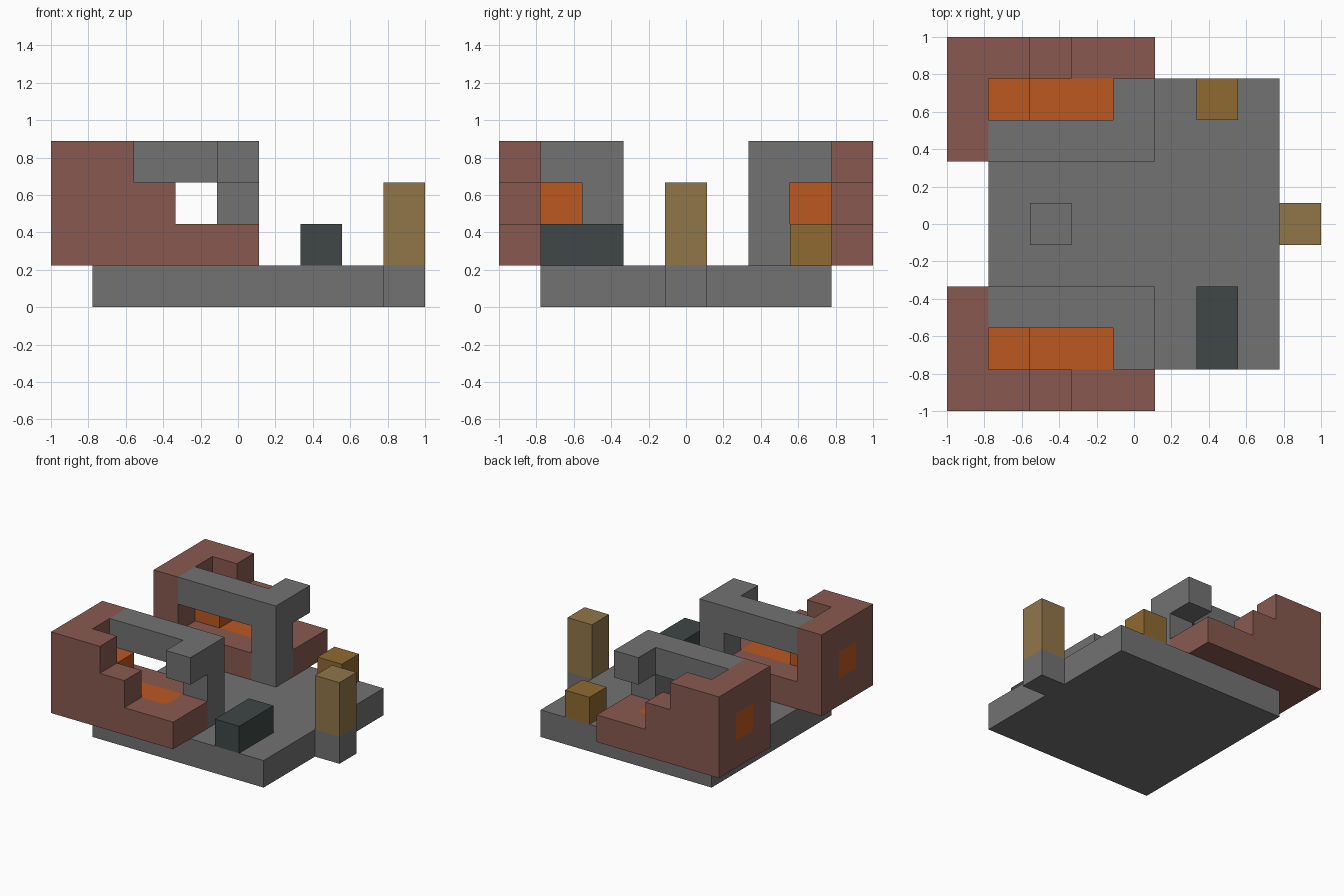
import bpy
import bmesh
from mathutils import Vector

if "Cube" in bpy.data.objects:
    bpy.data.objects.remove(bpy.data.objects["Cube"], do_unlink=True)

GRID = 9                # the model sits on a 9 x 9 block plan
UNIT = 2 / GRID


def linear(c):
    return c / 12.92 if c <= 0.04045 else ((c + 0.055) / 1.055) ** 2.4


def material(name, hex_colour):
    rgb = [linear(int(hex_colour[i:i + 2], 16) / 255) for i in (0, 2, 4)]
    mat = bpy.data.materials.new(name)
    mat.use_nodes = True
    mat.diffuse_color = (*rgb, 1)
    bsdf = mat.node_tree.nodes["Principled BSDF"]
    bsdf.inputs["Base Color"].default_value = (*rgb, 1)
    bsdf.inputs["Roughness"].default_value = 0.9
    return mat


stone = material("stone grey", "727272")
brick = material("brick brown", "885A50")
ember = material("ember orange", "BC5821")
slate = material("dark slate", "3F4746")
sand = material("sand tan", "91764A")
ochre = material("ochre", "8F6A31")


def block(x, y, z):
    """Cells of a box given by inclusive (first, last) ranges."""
    return {(i, j, k) for i in range(x[0], x[1] + 1)
            for j in range(y[0], y[1] + 1) for k in range(z[0], z[1] + 1)}


def build(name, cells, mat, mirrored=False):
    """Skin a set of cells with outside faces only, merged into flat panels."""
    bm = bmesh.new()
    for cell in cells:
        for axis in range(3):
            for side in (0, 1):
                step = Vector((0, 0, 0))
                step[axis] = 1 if side else -1
                if tuple(int(a + b) for a, b in zip(cell, step)) in cells:
                    continue
                corners = []
                for u, v in ((0, 0), (1, 0), (1, 1), (0, 1)):
                    p = Vector(cell)
                    p[axis] += side
                    p[(axis + 1) % 3] += u
                    p[(axis + 2) % 3] += v
                    p -= Vector((GRID / 2, GRID / 2, 0))
                    corners.append(bm.verts.new(p * UNIT))
                bm.faces.new(corners if side else corners[::-1])
    bmesh.ops.remove_doubles(bm, verts=bm.verts, dist=0.001)
    bmesh.ops.dissolve_limit(bm, angle_limit=0.01, verts=bm.verts, edges=bm.edges)
    mesh = bpy.data.meshes.new(name)
    bm.to_mesh(mesh)
    bm.free()
    mesh.materials.append(mat)
    obj = bpy.data.objects.new(name, mesh)
    bpy.context.collection.objects.link(obj)
    if mirrored:
        mod = obj.modifiers.new("mirror_to_back", 'MIRROR')
        mod.use_axis = (False, True, False)
        mod.use_mirror_merge = False
    return obj


# Floor slab with a tab on its left edge
build("floor_slab", block((1, 7), (1, 7), (0, 0)) | block((8, 8), (4, 4), (0, 0)), stone)
build("floor_block", block((2, 2), (4, 4), (1, 1)), stone)

# Brick shells: low floor, stepped outer wall and end wall with a window gap
window = block((0, 0), (1, 1), (2, 2))
hearth = block((1, 3), (1, 1), (1, 1))
pillar = block((4, 4), (2, 2), (1, 3))
shell = block((0, 4), (0, 2), (1, 1)) - hearth - pillar
shell |= block((0, 2), (0, 0), (2, 2)) | block((0, 1), (0, 0), (3, 3))
shell |= block((0, 0), (0, 2), (2, 3)) - window
build("brick_shell", shell, brick, mirrored=True)

# Glowing core, flush with the end wall and the brick floor
build("glowing_core", window | hearth | block((1, 1), (1, 1), (2, 2)), ember, mirrored=True)

# Stone pillar carrying a beam and a short outward hook
frame = pillar | block((1, 4), (2, 2), (3, 3)) | block((4, 4), (1, 1), (3, 3))
build("stone_frame", frame, stone, mirrored=True)

# Loose pieces on the floor
build("dark_bench", block((6, 6), (1, 2), (1, 1)), slate)
build("ochre_crate", block((6, 6), (7, 7), (1, 1)), ochre)
build("sand_post", block((8, 8), (4, 4), (1, 2)), sand)
